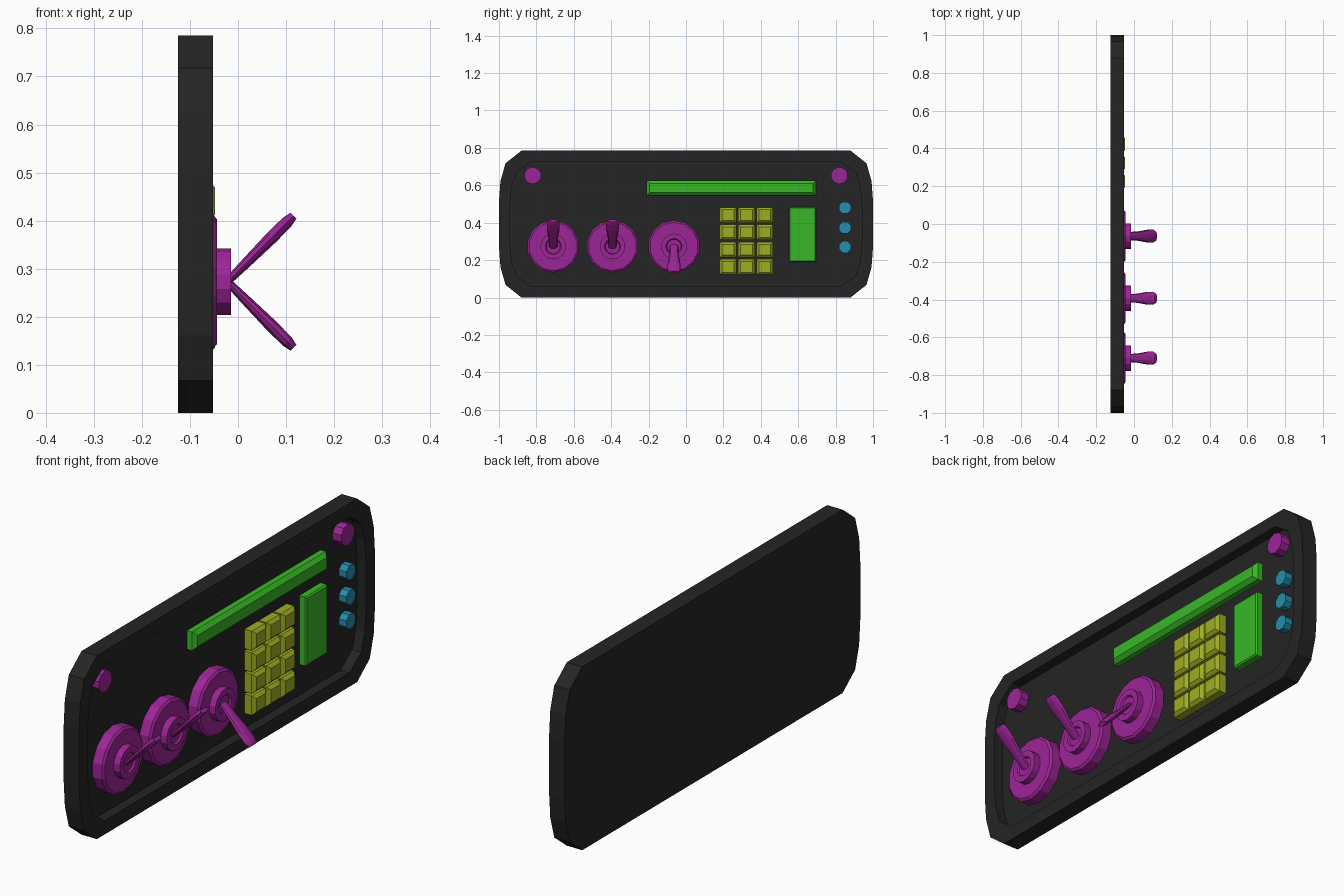
import bpy, bmesh, math
from mathutils import Vector

if "Cube" in bpy.data.objects:
    bpy.data.objects.remove(bpy.data.objects["Cube"])


def material(name, color):
    m = bpy.data.materials.new(name)
    m.use_nodes = True
    m.diffuse_color = (*color, 1)
    m.node_tree.nodes["Principled BSDF"].inputs["Base Color"].default_value = (*color, 1)
    return m


BLACK = material("charcoal", (0.018, 0.018, 0.018))
MAGENTA = material("magenta", (0.34, 0.018, 0.31))
GREEN = material("green", (0.04, 0.48, 0.02))
YELLOW = material("olive_yellow", (0.35, 0.42, 0.018))
BLUE = material("teal_blue", (0.018, 0.27, 0.42))

FLOOR = -0.095   # recessed face of the panel
RIM = -0.052
MID = 0.3925     # half of the panel height


def loft(name, rings, mat):
    """Skin a stack of equal-length rings and cap both ends."""
    bm = bmesh.new()
    rows = [[bm.verts.new(p) for p in ring] for ring in rings]
    n = len(rows[0])
    for a, b in zip(rows, rows[1:]):
        for i in range(n):
            j = (i + 1) % n
            bm.faces.new((a[i], a[j], b[j], b[i]))
    bm.faces.new(rows[0])
    bm.faces.new(rows[-1])
    bmesh.ops.recalc_face_normals(bm, faces=bm.faces)
    mesh = bpy.data.meshes.new(name)
    bm.to_mesh(mesh)
    bm.free()
    mesh.materials.append(mat)
    obj = bpy.data.objects.new(name, mesh)
    bpy.context.collection.objects.link(obj)
    return obj


def circle(x, y, z, r, n):
    step = math.tau / n
    return [(x, y + r * math.cos((i + 0.5) * step), z + r * math.sin((i + 0.5) * step))
            for i in range(n)]


def turned(name, y, z, profile, n, mat):
    """Round part facing +x, from (x, radius) pairs."""
    return loft(name, [circle(x, y, z, r, n) for x, r in profile], mat)


def block(name, y0, y1, z0, z1, top, inset, mat):
    """Rectangular part with a tapered front."""
    def rect(x, d):
        return [(x, y0 + d, z0 + d), (x, y1 - d, z0 + d),
                (x, y1 - d, z1 - d), (x, y0 + d, z1 - d)]
    return loft(name, [rect(FLOOR - 0.005, 0), rect(top - inset, 0), rect(top, inset)], mat)


# Panel with chamfered corners and a recessed front
def outline(x, sy, sz):
    corner = [(0.88, MID), (0.965, 0.325), (0.992, 0.23), (1.0, 0.12)]
    quarter = corner + [(y, -z) for y, z in reversed(corner)]
    ring = quarter + [(-y, -z) for y, z in quarter]
    return [(x, y * sy, MID + z * sz) for y, z in ring]


loft("panel", [outline(-0.125, 1, 1), outline(RIM, 1, 1),
               outline(RIM, 0.94, 0.85), outline(FLOOR, 0.94, 0.85)], BLACK)

# Toggle switches: base disc, collar and flattened lever
AXIS_Z = 0.273


def lever(name, y, up):
    along = Vector((1, 0, up)).normalized()
    across = Vector((-up, 0, 1)).normalized()
    base = Vector((-0.028, y, AXIS_Z - 0.006 * up))
    rings = []
    for t, wide, thick in [(0, 0.022, 0.008), (0.06, 0.024, 0.011), (0.14, 0.034, 0.014),
                           (0.185, 0.034, 0.013), (0.203, 0.025, 0.009)]:
        ring = []
        for i in range(10):
            a = math.tau * i / 10
            p = base + along * t + across * (thick * math.sin(a))
            ring.append(p + Vector((0, wide * math.cos(a), 0)))
        rings.append(ring)
    loft(name, rings, MAGENTA)


for i, (y, up) in enumerate([(-0.71, 1), (-0.393, 1), (-0.064, -1)], 1):
    turned(f"switch_disc_{i}", y, AXIS_Z,
           [(FLOOR - 0.005, 0.14), (-0.052, 0.14), (-0.044, 0.13)], 14, MAGENTA)
    turned(f"switch_collar_{i}", y, AXIS_Z,
           [(-0.05, 0.069), (-0.015, 0.069), (-0.015, 0.043), (-0.023, 0.038)], 14, MAGENTA)
    lever(f"switch_lever_{i}", y, up)

# Round buttons in the upper corners
for side, y in (("right", -0.82), ("left", 0.82)):
    turned(f"corner_button_{side}", y, 0.652, [(FLOOR - 0.005, 0.046), (-0.054, 0.046)], 10, MAGENTA)

# Column of indicator lights
for i, z in enumerate((0.27, 0.373, 0.48), 1):
    turned(f"indicator_{i}", 0.85, z, [(FLOOR - 0.005, 0.034), (-0.06, 0.034)], 8, BLUE)

# Keypad
for col in range(3):
    for row in range(4):
        y, z = 0.18 + 0.098 * col, 0.122 + 0.0925 * row
        block(f"key_{row + 1}_{col + 1}", y, y + 0.09, z, z + 0.083, -0.048, 0.013, YELLOW)

# Display strip and side screen
block("display_strip", -0.21, 0.695, 0.545, 0.625, -0.055, 0.016, GREEN)
block("side_screen", 0.55, 0.695, 0.19, 0.485, -0.062, 0.006, GREEN)
